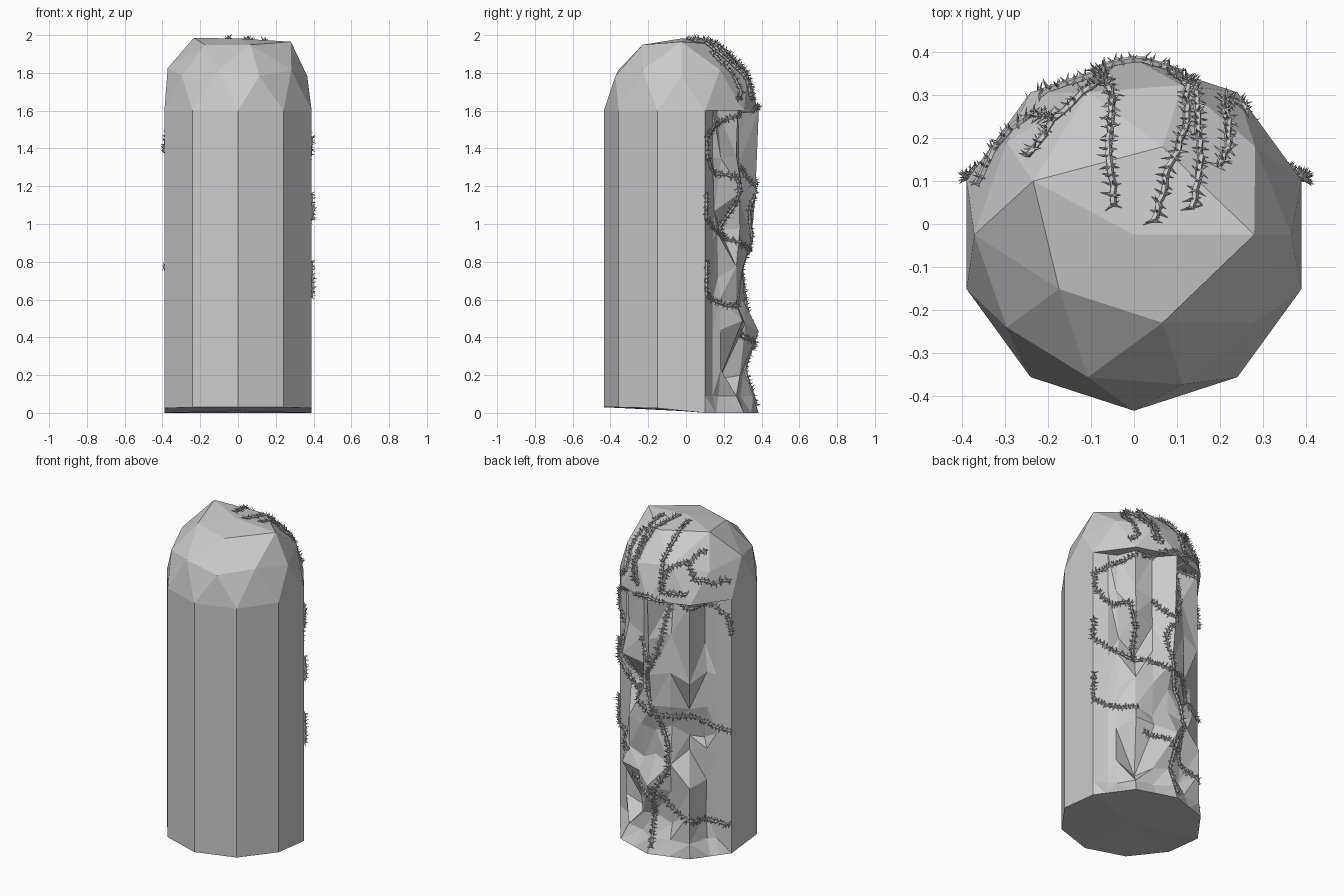
import bpy, bmesh, math, random
from mathutils import Vector
from mathutils.bvhtree import BVHTree

if "Cube" in bpy.data.objects:
    bpy.data.objects.remove(bpy.data.objects["Cube"])

random.seed(7)
R, CY, TOP = 0.41, -0.025, 1.6
APO = math.cos(math.radians(18))


def finish(bm, name):
    bmesh.ops.recalc_face_normals(bm, faces=bm.faces)
    mesh = bpy.data.meshes.new(name)
    bm.to_mesh(mesh)
    bm.free()
    obj = bpy.data.objects.new(name, mesh)
    bpy.context.collection.objects.link(obj)
    return obj


def on_decagon(deg, inset=0.0):
    """Point on a ten-sided outline (corners at 18 + 36k degrees), pulled in by inset."""
    off = math.radians((deg - 18) % 36 - 18)
    r = R * APO / math.cos(off) - inset
    a = math.radians(deg)
    return r * math.cos(a), CY + r * math.sin(a)


# Pillar body: smooth front, chipped and eroded back
ROWS = [0, 0.09, 0.23, 0.43, 0.6, 0.75, 0.92, 1.12, 1.35, 1.6]
BACK_EDGE = [0, 0.03, 0.08, 0.0, 0.085, 0.085, 0.04, 0.02, 0.01, 0.0]
COLS = [18, 28, 36, 54, 72, 90, 108, 126, 144, 152, 162] + list(range(198, 378, 36))
bm = bmesh.new()
grid = []
for j, z in enumerate(ROWS):
    ring = []
    for deg in COLS:
        inset, dz = 0.0, 0.0
        if 18 < deg < 162 and j > 0:
            if deg == 90:
                inset = BACK_EDGE[j]
            elif deg in (28, 152):
                inset = 0.04
            elif deg in (54, 126):
                inset = random.choice((0.01, 0.05, 0.1, 0.13)) if j < 9 else 0.04
                if deg == 54 and z in (0.23, 0.92):
                    inset = 0.16
                if deg == 126 and z > 1.0:
                    inset = 0.02
            else:
                inset = random.uniform(0.03, 0.11)
            if j < 9 and deg not in (28, 90, 152):
                dz = random.uniform(-0.06, 0.06) if j > 1 else 0
        x, y = on_decagon(deg, inset)
        if j == 0:
            dz = 0.03 * min(1, max(0, (0.1 - y) / 0.3))
        ring.append(bm.verts.new((x, y, z + dz)))
    grid.append(ring)
n = len(COLS)
for i in range(n):
    k = (i + 1) % n
    if i >= 10:                       # intact outer panels
        bm.faces.new((grid[0][i], grid[0][k], grid[-1][k], grid[-1][i]))
        continue
    for j in range(len(ROWS) - 1):
        a, b, c, d = grid[j][i], grid[j][k], grid[j + 1][k], grid[j + 1][i]
        if random.random() < 0.5:
            bm.faces.new((a, b, c)); bm.faces.new((a, c, d))
        else:
            bm.faces.new((a, b, d)); bm.faces.new((b, c, d))
foot = bm.verts.new((0, CY, 0.01))
for i in range(n):
    bm.faces.new((foot, grid[0][(i + 1) % n], grid[0][i]))
bm.faces.new(grid[-1])
bmesh.ops.delete(bm, geom=[v for v in bm.verts if not v.link_faces], context='VERTS')
body = finish(bm, "pillar_body")

# Faceted dome cap, slightly battered on top, closed underneath
def polar(r, deg, z):
    a = math.radians(deg)
    return Vector((R * r * math.cos(a), CY + R * r * math.sin(a), TOP + R * z))


bm = bmesh.new()
pole = bm.verts.new((0, CY, 1.982))
upper = [bm.verts.new(polar(0.526, 72 * k, 0.851)) for k in range(5)]
mid = [bm.verts.new(polar(*((0.894, 36 * k, 0.447) if k % 2 == 0 else (0.851, 36 * k, 0.526))))
       for k in range(10)]
rim = [bm.verts.new(polar(1, 18 + 36 * k, 0)) for k in range(10)]
upper[0].co = (0.28, CY, 1.965)
upper[2].co = (-0.235, 0.10, 1.985)
mid[5].co = (-0.372, CY, 1.825)
for k in range(5):
    u, u2 = upper[k], upper[(k + 1) % 5]
    bm.faces.new((pole, u, u2))
    bm.faces.new((u, mid[2 * k + 1], u2))
    bm.faces.new((u, mid[2 * k], mid[2 * k + 1]))
    bm.faces.new((u2, mid[2 * k + 1], mid[(2 * k + 2) % 10]))
for k in range(10):
    bm.faces.new((mid[k], rim[k], mid[(k + 1) % 10]))
    bm.faces.new((mid[k], rim[k - 1], rim[k]))
bm.faces.new(rim[::-1])
dome = finish(bm, "dome_cap")

# Joined surface the vines cling to
surf = bmesh.new()
surf.from_mesh(body.data)
surf.from_mesh(dome.data)
tree = BVHTree.FromBMesh(surf)


def stick_side(deg, z):
    a = math.radians(deg)
    d = Vector((math.cos(a), math.sin(a), 0))
    return tree.ray_cast(Vector((0, CY, max(z, 0.015))) + d * 2, -d)


def stick_dome(x, y):
    v = Vector((x, y - CY, 0))
    if v.length > 0.405:
        v *= 0.405 / v.length
    v.z = math.sqrt(R * R - v.length_squared)
    v.normalize()
    return tree.ray_cast(Vector((0, CY, TOP)) + v * 2, -v)


def vine(bm, path, stick):
    """Thin five-sided stem over the surface with whorls of sharp thorns."""
    pts = []
    for (a0, b0), (a1, b1) in zip(path, path[1:]):
        for s in range(60):
            t = s / 60
            co, no = stick(a0 + (a1 - a0) * t, b0 + (b1 - b0) * t)[:2]
            if co and (not pts or (co - pts[-1][0]).length > 0.021):
                pts.append((co, no))
    last = None
    for i, (co, no) in enumerate(pts):
        t = (pts[min(i + 1, len(pts) - 1)][0] - pts[max(i - 1, 0)][0]).normalized()
        b = t.cross(no).normalized()
        up = b.cross(t)
        c = co + no * 0.006 + b * random.uniform(-0.004, 0.004)
        ring = []
        for k in range(5):
            a = math.tau * k / 5
            ring.append(bm.verts.new(c + (b * math.cos(a) + up * math.sin(a)) * 0.008))
        if last:
            for k in range(5):
                bm.faces.new((last[k], last[k - 1], ring[k - 1], ring[k]))
        last = ring
        for ang in (0, 60, 120, 180):
            a = math.radians(ang + random.uniform(-20, 20))
            out = b * math.cos(a) + up * math.sin(a)
            side = t.cross(out)
            tip = bm.verts.new(c + out * random.uniform(0.02, 0.03) + t * random.uniform(-0.018, 0.012))
            base = [bm.verts.new(c + o * 0.005) for o in (t, side, -t, -side)]
            for k in range(4):
                bm.faces.new((base[k - 1], base[k], tip))
            bm.faces.new(base[::-1])


# Vines over the dome, as (x, y)
dome_paths = [
    [(-.24, .15), (-.19, .25), (-.25, .27), (-.33, .19), (-.38, .09)],
    [(-.19, .25), (-.1, .32), (-.07, .39)],
    [(-.05, .05), (-.06, .2), (-.05, .3), (-.08, .38)],
    [(.05, .01), (.08, .12), (.13, .25), (.12, .33), (.09, .39)],
    [(.14, .04), (.16, .18), (.15, .29), (.13, .36)],
    [(.2, .14), (.23, .19), (.22, .31), (.27, .28)],
    [(-.08, .38), (-.15, .35), (-.24, .32)],
]
# Vines down the chipped back, as (angle, height)
back_paths = [
    [(60, 1.58), (90, 1.62), (125, 1.57), (150, 1.56), (160, 1.5), (162, 1.36)],
    [(105, 1.55), (96, 1.27), (84, 1.07), (92, .87), (106, .66), (106, .53), (93, .4),
     (90, .22), (92, .02)],
    [(52, .92), (85, .87), (126, .86), (150, .8), (163, .77)],
    [(93, .4), (110, .28), (130, .22), (150, .2), (162, .18)],
    [(62, .42), (85, .38), (93, .33)],
    [(55, 1.58), (30, 1.52), (18, 1.46), (19, 1.36), (26, 1.28), (50, 1.25), (54, 1.1), (50, .92)],
    [(18, 1.16), (18, 1.03), (30, .97), (50, .92)],
    [(18, .8), (18, .62), (40, .57), (56, .56)],
    [(72, 1.3), (88, 1.2), (96, 1.27)],
]
bm = bmesh.new()
for p in dome_paths:
    vine(bm, p, stick_dome)
finish(bm, "dome_vines")
bm = bmesh.new()
for p in back_paths:
    vine(bm, p, stick_side)
finish(bm, "back_vines")
surf.free()
